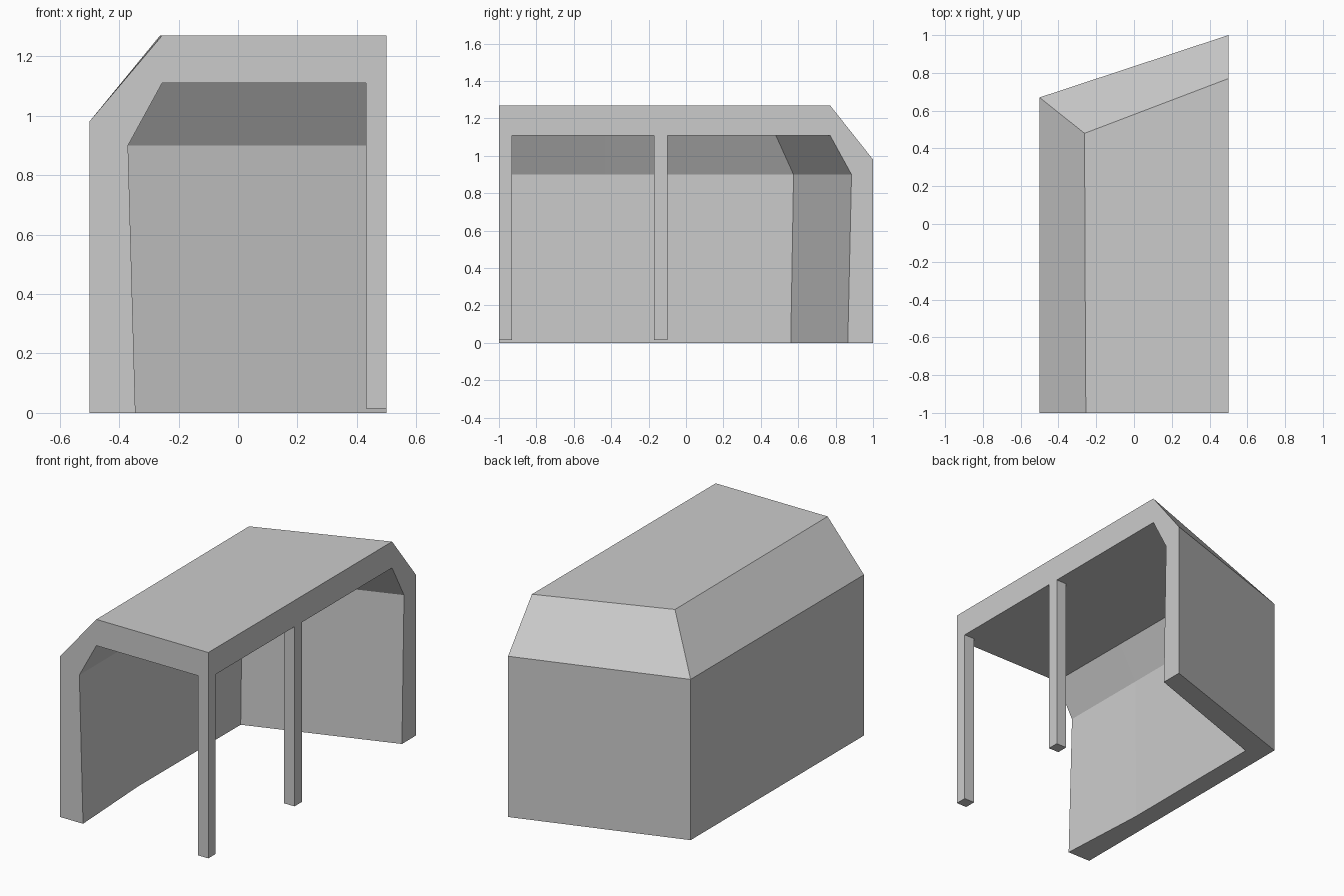
import bpy, bmesh

if "Cube" in bpy.data.objects:
    bpy.data.objects.remove(bpy.data.objects["Cube"])

X_RIGHT, Y_FRONT = 0.5, -1.0
Z_EAVE, Z_TOP, Z_CEIL, Z_IN = 0.98, 1.27, 1.11, 0.90


def make_object(name, bm):
    bmesh.ops.recalc_face_normals(bm, faces=bm.faces)
    mesh = bpy.data.meshes.new(name)
    bm.to_mesh(mesh)
    bm.free()
    obj = bpy.data.objects.new(name, mesh)
    bpy.context.collection.objects.link(obj)
    return obj


# Wall stations: plan points of outer wall, roof edge, inner eave, inner foot
stations = [
    ((-0.5, -1.0), (-0.255, -1.0), (-0.37, -1.0), (-0.345, -1.0)),
    ((-0.5, -0.43), (-0.258, -0.43), (-0.372, -0.43), (-0.376, -0.43)),
    ((-0.5, 0.67), (-0.262, 0.48), (-0.372, 0.575), (-0.374, 0.56)),
    ((0.5, 1.0), (0.5, 0.77), (0.5, 0.885), (0.5, 0.865)),
]

# Shelter shell: two walls, sloped eaves and flat roof slab
bm = bmesh.new()
rings = []
for outer, roof, inner, foot in stations:
    points = [(outer, 0), (outer, Z_EAVE), (roof, Z_TOP),
              (roof, Z_CEIL), (inner, Z_IN), (foot, 0)]
    rings.append([bm.verts.new((*p, z)) for p, z in points])

for a, b in zip(rings, rings[1:]):
    for i in (0, 1, 3, 4, 5):
        j = (i + 1) % 6
        bm.faces.new((a[i], a[j], b[j], b[i]))

# Open ends of the walls
bm.faces.new(rings[0])
bm.faces.new(rings[-1])

# Roof, ceiling and the two beam faces above the open sides
top = bm.verts.new((X_RIGHT, Y_FRONT, Z_TOP))
low = bm.verts.new((X_RIGHT, Y_FRONT, Z_CEIL))
bm.faces.new([r[2] for r in rings] + [top])
bm.faces.new([r[3] for r in rings] + [low])
for r in (rings[0], rings[-1]):
    bm.faces.new((r[2], top, low, r[3]))
make_object("shelter_shell", bm)


# Square posts along the open right side
def post(name, y0, size=0.07, z0=0.015):
    bm = bmesh.new()
    bmesh.ops.create_cube(bm, size=1)
    bmesh.ops.scale(bm, vec=(size, size, Z_CEIL - z0), verts=bm.verts)
    bmesh.ops.translate(bm, verts=bm.verts, vec=(
        X_RIGHT - size / 2, y0 + size / 2, (Z_CEIL + z0) / 2))
    make_object(name, bm)


post("front_post", Y_FRONT)
post("middle_post", -0.17)
